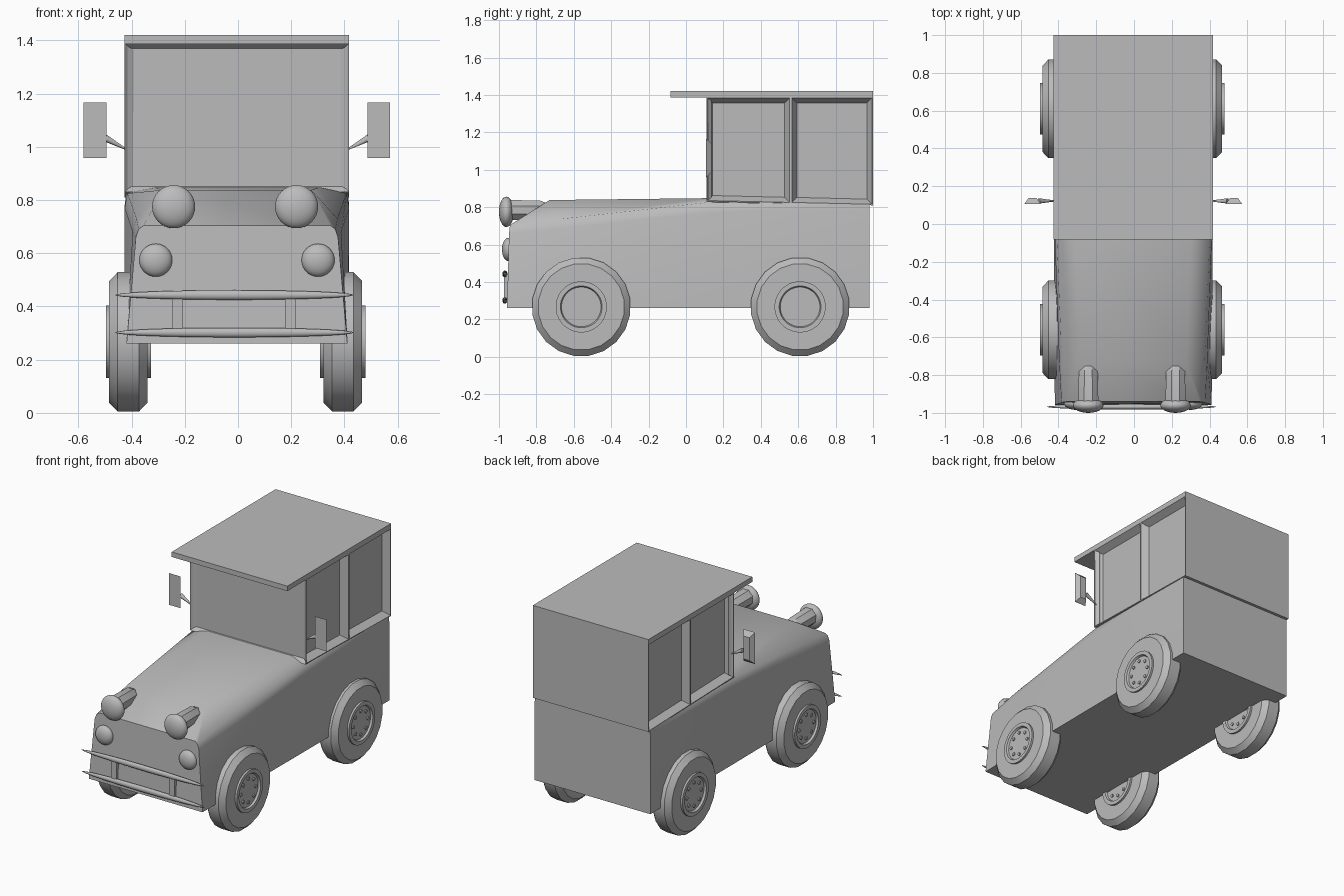
import bpy, bmesh, math
from mathutils import Matrix, Vector

if "Cube" in bpy.data.objects:
    bpy.data.objects.remove(bpy.data.objects["Cube"], do_unlink=True)

paint = bpy.data.materials.new("plain_grey")
paint.use_nodes = True
GREY = (0.5, 0.5, 0.5, 1)
paint.diffuse_color = GREY
paint.node_tree.nodes["Principled BSDF"].inputs["Base Color"].default_value = GREY


def finish(bm, name, smooth=None):
    """Turn a bmesh into a named object, shaded smooth below an angle."""
    bmesh.ops.recalc_face_normals(bm, faces=bm.faces)
    mesh = bpy.data.meshes.new(name)
    bm.to_mesh(mesh)
    bm.free()
    mesh.materials.append(paint)
    ob = bpy.data.objects.new(name, mesh)
    bpy.context.collection.objects.link(ob)
    if smooth:
        bpy.ops.object.select_all(action="DESELECT")
        ob.select_set(True)
        bpy.context.view_layer.objects.active = ob
        bpy.ops.object.shade_smooth_by_angle(angle=math.radians(smooth))
    return ob


def box_mesh(lo, hi):
    lo, hi = Vector(lo), Vector(hi)
    bm = bmesh.new()
    bmesh.ops.create_cube(bm, size=1)
    for v in bm.verts:
        v.co = (lo + hi) / 2 + v.co * (hi - lo)
    return bm


def lathe(bm, profile, sides, matrix):
    """Revolve (radius, height) points about z, then place with matrix."""
    rings = []
    for r, h in profile:
        ring = []
        for i in range(sides):
            a = math.tau * (i + 0.5) / sides
            ring.append(bm.verts.new(matrix @ Vector((r * math.cos(a), r * math.sin(a), h))))
        rings.append(ring)
    for a, b in zip(rings, rings[1:]):
        for i in range(sides):
            j = (i + 1) % sides
            bm.faces.new((a[i], a[j], b[j], b[i]))
    bm.faces.new(rings[0])
    bm.faces.new(rings[-1])


def ellipsoid(name, centre, radii):
    bm = bmesh.new()
    bmesh.ops.create_uvsphere(bm, u_segments=24, v_segments=16, radius=1)
    for v in bm.verts:
        v.co = Vector(centre) + v.co * Vector(radii)
    return finish(bm, name, 60)


MID = -0.004  # the bodywork's centre line
HALF = 0.422  # half the bodywork's width

# Lower body: lofted half sections (x, y, z) from nose to tail
sections = [
    [(0.415, -0.957, 0.26), (0.38, -0.946, 0.66), (0.37, -0.943, 0.69), (0.35, -0.94, 0.705)],
    [(0.417, -0.73, 0.26), (0.392, -0.73, 0.68), (0.378, -0.73, 0.73), (0.28, -0.73, 0.838)],
    [(HALF, 0.11, 0.26), (HALF, 0.11, 0.77), (0.412, 0.11, 0.825), (0.31, 0.11, 0.848)],
    [(HALF, 0.98, 0.26), (HALF, 0.98, 0.78), (0.418, 0.98, 0.815), (0.31, 0.98, 0.83)],
]
bm = bmesh.new()
loops = []
for half in sections:
    left = [bm.verts.new((MID + x, y, z)) for x, y, z in half]
    right = [bm.verts.new((MID - x, y, z)) for x, y, z in reversed(half)]
    loops.append(left + right)
for a, b in zip(loops, loops[1:]):
    for i in range(len(a)):
        j = (i + 1) % len(a)
        bm.faces.new((a[i], a[j], b[j], b[i]))
bm.faces.new(loops[0])
bm.faces.new(loops[-1])
finish(bm, "lower_body", 50)

# Cab: a box with recessed windscreen and two recessed windows on each side
bm = box_mesh((MID - HALF, 0.11, 0.83), (MID + HALF, 1.0, 1.39))
for v in bm.verts:
    if v.co.z < 1 and v.co.y > 0.5:
        v.co.z = 0.81
bmesh.ops.bisect_plane(bm, geom=bm.verts[:] + bm.edges[:] + bm.faces[:],
                       plane_co=(0, 0.56, 0), plane_no=(0, 1, 0))
bm.normal_update()
windows = [f for f in bm.faces if abs(f.normal.x) > 0.9]
screen = [f for f in bm.faces if f.normal.y < -0.9]
bmesh.ops.inset_individual(bm, faces=windows, thickness=0.008)
bmesh.ops.inset_individual(bm, faces=windows, thickness=0.038, depth=-0.045)
bmesh.ops.inset_individual(bm, faces=screen, thickness=0.03, depth=-0.025)
finish(bm, "cab")

# Roof slab with a peak over the windscreen
finish(box_mesh((MID - HALF, -0.083, 1.387), (MID + HALF, 1.0, 1.42)), "roof")

# Wheels: chamfered tyre, raised hub ring, recessed disc and eight studs
TYRE = [(0.12, -0.072), (0.232, -0.072), (0.265, -0.04),
        (0.265, 0.04), (0.232, 0.072), (0.12, 0.072)]
HUB = [(0.105, -0.07), (0.112, -0.085), (0.137, -0.085), (0.137, 0.085),
       (0.112, 0.085), (0.105, 0.07)]
for side, side_name in ((1, "left"), (-1, "right")):
    for y, end in ((-0.56, "front"), (0.61, "rear")):
        place = Matrix.Translation((-0.009 + side * 0.403, y, 0.267)) @ \
            Matrix.Rotation(math.pi / 2, 4, "Y")
        bm = bmesh.new()
        lathe(bm, TYRE, 20, place)
        finish(bm, f"{end}_{side_name}_tyre", 35)
        bm = bmesh.new()
        lathe(bm, HUB, 32, place)
        finish(bm, f"{end}_{side_name}_hub", 35)
        bm = bmesh.new()
        for i in range(8):
            spin = Matrix.Rotation(math.tau * i / 8, 4, "Z")
            stud = place @ spin @ Matrix.Translation((0.077, 0, 0))
            lathe(bm, [(0.011, -0.079), (0.011, 0.079)], 8, stud)
        finish(bm, f"{end}_{side_name}_studs", 50)

for side, side_name in ((1, "left"), (-1, "right")):
    # Headlamps: domed lens on an eight-sided housing with a rounded tail
    x = -0.011 + side * 0.231
    ellipsoid(f"{side_name}_headlamp_lens", (x, -0.96, 0.775), (0.081, 0.04, 0.081))
    bm = bmesh.new()
    lathe(bm, [(0.058, 0), (0.054, 0.17), (0.042, 0.2), (0.02, 0.215)], 8,
          Matrix.Translation((x, -0.95, 0.785)) @ Matrix.Rotation(-math.pi / 2, 4, "X"))
    finish(bm, f"{side_name}_headlamp_housing", 35)

    # Small lamps below
    ellipsoid(f"{side_name}_lower_lamp", (-0.004 + side * 0.305, -0.95, 0.574),
              (0.062, 0.034, 0.062))

    # Door mirrors: plate with a tapered back on a pointed arm
    x = MID + side * 0.533
    bm = box_mesh((x - 0.043, 0.107, 0.958), (x + 0.043, 0.137, 1.167))
    for v in bm.verts:
        if v.co.y > 0.12:
            v.co.x = x + (v.co.x - x) * 0.5
            v.co.z = 1.0625 + (v.co.z - 1.0625) * 0.72
    finish(bm, f"{side_name}_mirror")
    tip = Vector((MID + side * 0.415, 0.122, 0.99))
    root = Vector((MID + side * 0.5, 0.122, 1.036))
    aim = (root - tip).to_track_quat("Z", "Y").to_matrix().to_4x4()
    bm = bmesh.new()
    lathe(bm, [(0.003, 0), (0.015, (root - tip).length)], 8, Matrix.Translation(tip) @ aim)
    finish(bm, f"{side_name}_mirror_arm", 50)

    # Bumper uprights
    x = -0.015 + side * 0.212
    finish(box_mesh((x - 0.02, -0.972, 0.3), (x + 0.02, -0.945, 0.44)),
           f"{side_name}_bumper_upright")

# Bumper bars tapering to points
for z, name in ((0.443, "upper"), (0.302, "lower")):
    ellipsoid(f"{name}_bumper_bar", (-0.014, -0.968, z), (0.449, 0.014, 0.018))
